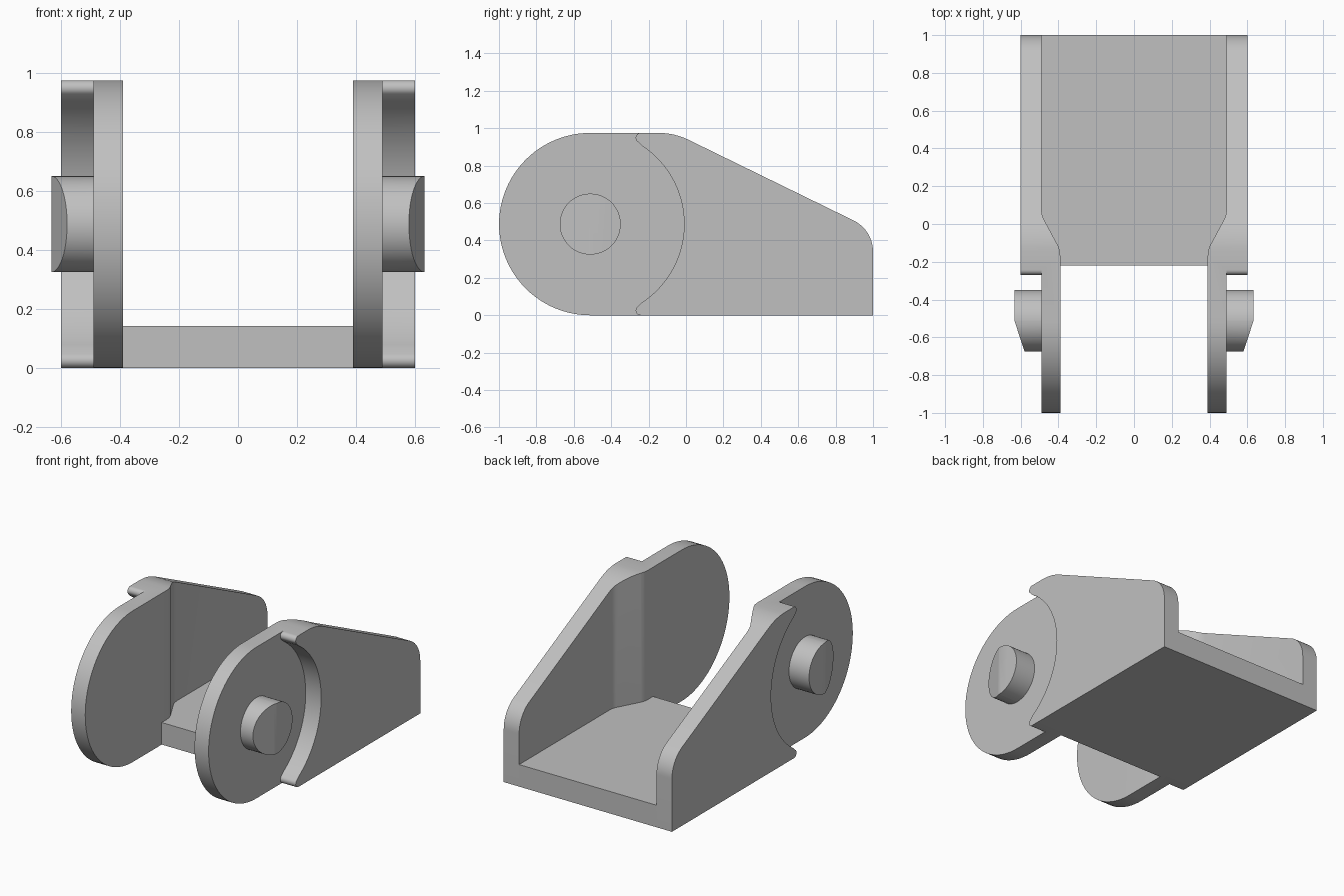
import bpy, bmesh
from math import cos, sin, radians
from mathutils import Vector

if "Cube" in bpy.data.objects:
    bpy.data.objects.remove(bpy.data.objects["Cube"], do_unlink=True)

GREY = bpy.data.materials.new("plain grey")
GREY.use_nodes = True
GREY.diffuse_color = (0.53, 0.53, 0.53, 1)
GREY.node_tree.nodes["Principled BSDF"].inputs["Base Color"].default_value = GREY.diffuse_color

HUB_Y, HUB_Z = -0.512, 0.4875
INNER, MID, OUTER = 0.39, 0.49, 0.60
# Inner wall face in plan: (y, x) along the joggle
BEND = [(-0.17, INNER), (-0.14, 0.393), (-0.115, 0.402), (0.03, 0.48), (0.05, 0.487), (0.08, MID)]


def arc(cy, cz, r, a0, a1, n):
    steps = [radians(a0 + (a1 - a0) * i / n) for i in range(n + 1)]
    return [(cy + r * cos(a), cz + r * sin(a)) for a in steps]


def fillet(before, corner, after, length, n=10):
    """Round a corner with a curve tangent to both edges."""
    b, c, a = Vector(before), Vector(corner), Vector(after)
    u, v = (b - c).normalized(), (a - c).normalized()
    r = length * ((1 - u.dot(v)) / (1 + u.dot(v))) ** -0.5
    r = length * ((1 + u.dot(v)) / (1 - u.dot(v))) ** -0.5 if r < 0 else length * (u.angle(v) / 2 and
        sin(u.angle(v) / 2) / cos(u.angle(v) / 2))
    centre = c + (u + v).normalized() * (r * r + length * length) ** 0.5
    p, q = c + u * length - centre, c + v * length - centre
    return [tuple(centre + p.lerp(q, i / n).normalized() * r) for i in range(n + 1)]


def prism(bm, outline, place, lo, hi):
    """Extrude a 2D outline between two levels, placed in 3D by a function."""
    rings = [[bm.verts.new(place(a, b, w)) for a, b in outline] for w in (lo, hi)]
    n = len(outline)
    bm.faces.new(rings[0])
    bm.faces.new(rings[1][::-1])
    for i in range(n):
        j = (i + 1) % n
        bm.faces.new((rings[0][i], rings[0][j], rings[1][j], rings[1][i]))


def finish(bm, name):
    bmesh.ops.recalc_face_normals(bm, faces=bm.faces[:])
    mesh = bpy.data.meshes.new(name)
    bm.to_mesh(mesh)
    bm.free()
    mesh.materials.append(GREY)
    obj = bpy.data.objects.new(name, mesh)
    bpy.context.collection.objects.link(obj)
    return obj


def select(obj):
    bpy.ops.object.select_all(action="DESELECT")
    obj.select_set(True)
    bpy.context.view_layer.objects.active = obj


def smooth(obj):
    select(obj)
    bpy.ops.object.shade_smooth_by_angle(angle=radians(20))


def bend_x(y):
    """Inner face position at a given depth."""
    if y <= BEND[0][0]:
        return INNER
    for (y0, x0), (y1, x1) in zip(BEND, BEND[1:]):
        if y <= y1:
            return x0 + (x1 - x0) * (y - y0) / (y1 - y0)
    return MID


# Side outline: round front, flat top, sloping back
top, ridge, shoulder = (HUB_Y, 0.975), (-0.062, 0.975), (1, 0.456)
wall_outline = (arc(HUB_Y, HUB_Z, HUB_Z, 270, 90, 48)
                + fillet(top, ridge, shoulder, 0.085)
                + fillet(ridge, shoulder, (1, 0), 0.115) + [(1, 0)])

# Recess outline: large arc ending in small rounded lips
lip = arc(-0.243, 0.949, 0.026, 235, 90, 10)
upper = arc(HUB_Y, HUB_Z, 0.502, 0, 57, 24) + lip + [(-0.243, 1.1), (-1.1, 1.1)]
recess_outline = [(y, 2 * HUB_Z - z) for y, z in reversed(upper[1:])] + upper

for side, s in (("left", 1), ("right", -1)):
    place = lambda y, z, x: (s * x, y, z)

    # Side wall with joggled inner face
    bm = bmesh.new()
    prism(bm, wall_outline, place, INNER, OUTER)
    for y, _ in BEND:
        bmesh.ops.bisect_plane(bm, geom=bm.verts[:] + bm.edges[:] + bm.faces[:],
                               plane_co=(0, y, 0), plane_no=(0, 1, 0))
    for v in bm.verts:
        if abs(v.co.x) < MID:
            v.co.x = s * bend_x(v.co.y)
    wall = finish(bm, side + "_wall")

    # Cut the round recess into the outer face
    bm = bmesh.new()
    prism(bm, recess_outline, place, MID, 0.8)
    cutter = finish(bm, side + "_recess_cutter")
    cutter.hide_render = True
    cut = wall.modifiers.new("recess", "BOOLEAN")
    cut.operation, cut.solver, cut.object = "DIFFERENCE", "EXACT", cutter
    select(wall)
    bpy.ops.object.modifier_apply(modifier=cut.name)
    bpy.data.objects.remove(cutter, do_unlink=True)
    smooth(wall)

    # Hinge pin with its front half bevelled
    bm = bmesh.new()
    prism(bm, arc(HUB_Y, HUB_Z, 0.163, 0, 352.5, 47), place, MID - 0.01, 0.633)
    bmesh.ops.bisect_plane(bm, geom=bm.verts[:] + bm.edges[:] + bm.faces[:],
                           plane_co=(0, HUB_Y, 0), plane_no=(0, 1, 0))
    for v in bm.verts:
        if abs(v.co.x) > 0.6 and v.co.y < HUB_Y:
            v.co.x -= s * (HUB_Y - v.co.y) * 0.33
    smooth(finish(bm, side + "_hinge_pin"))

# Floor plate fitted between the walls
edge = [(INNER, -0.22)] + [(x, y) for y, x in BEND] + [(MID, 1)]
bm = bmesh.new()
prism(bm, edge + [(-x, y) for x, y in reversed(edge)], lambda x, y, z: (x, y, z), 0, 0.142)
smooth(finish(bm, "floor_plate"))
